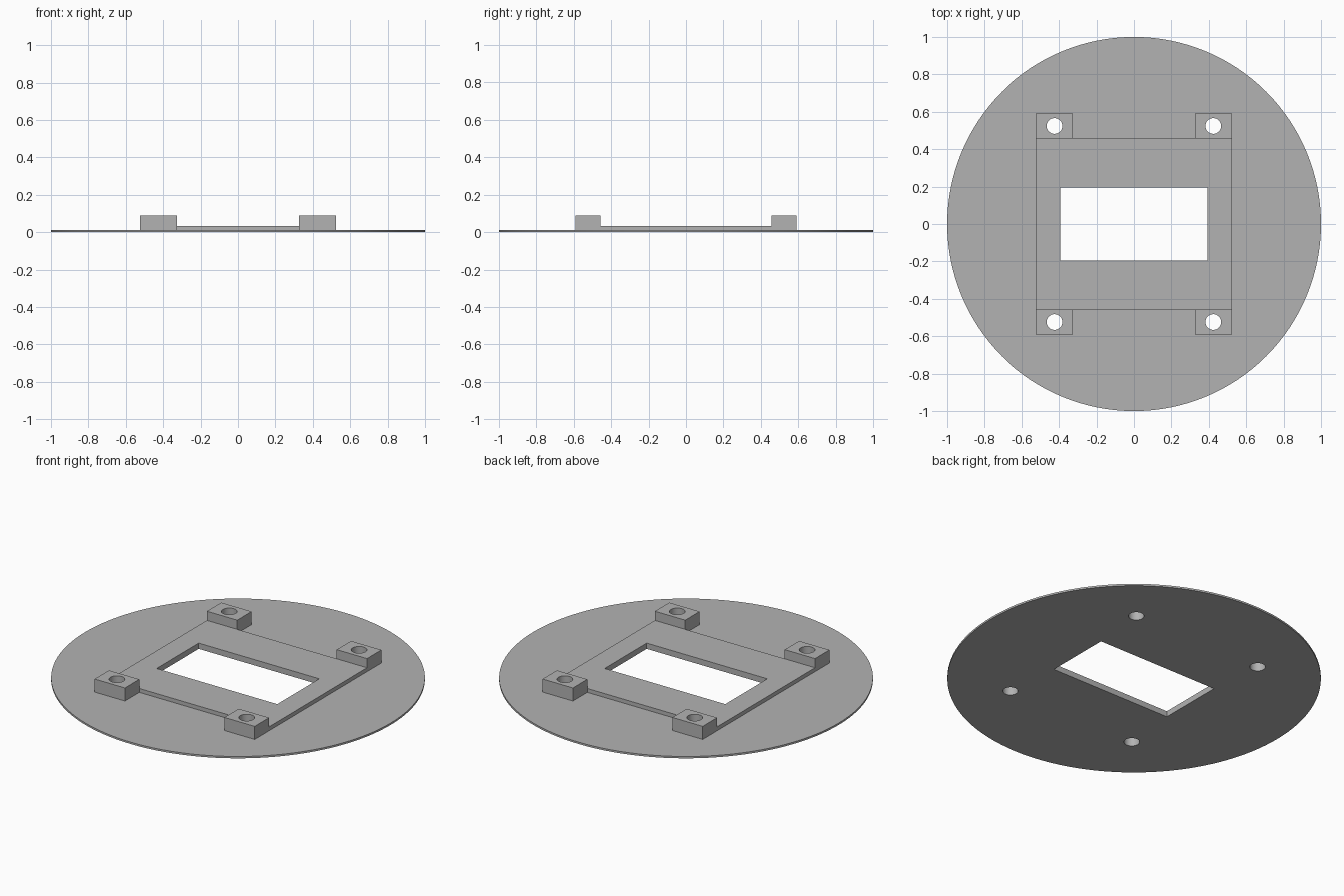
import bpy
import bmesh
from math import cos, sin, pi, radians

cube = bpy.data.objects.get("Cube")
if cube:
    bpy.data.objects.remove(cube, do_unlink=True)

# Single grey plastic
grey = bpy.data.materials.new("grey_plastic")
grey.use_nodes = True
colour = (0.45, 0.45, 0.45, 1)
grey.diffuse_color = colour
grey.node_tree.nodes["Principled BSDF"].inputs["Base Color"].default_value = colour


def circle(x, y, r, sides):
    return [(x + r * cos(2 * pi * i / sides), y + r * sin(2 * pi * i / sides))
            for i in range(sides)]


def rectangle(x, y, half_x, half_y):
    return [(x + sx * half_x, y + sy * half_y)
            for sx, sy in ((-1, -1), (1, -1), (1, 1), (-1, 1))]


def slab(name, loops, bottom, top):
    """Extrude an outline (first loop) with cut-outs (other loops)."""
    curve = bpy.data.curves.new(name + "_profile", "CURVE")
    curve.dimensions = "2D"
    curve.fill_mode = "BOTH"
    curve.extrude = (top - bottom) / 2
    for loop in loops:
        spline = curve.splines.new("POLY")
        spline.points.add(len(loop) - 1)
        for point, (x, y) in zip(spline.points, loop):
            point.co = (x, y, 0, 1)
        spline.use_cyclic_u = True
    source = bpy.data.objects.new(name + "_profile", curve)
    bpy.context.collection.objects.link(source)
    bpy.context.view_layer.update()
    depsgraph = bpy.context.evaluated_depsgraph_get()
    mesh = bpy.data.meshes.new_from_object(source.evaluated_get(depsgraph))
    bpy.data.objects.remove(source, do_unlink=True)
    bpy.data.curves.remove(curve)

    # Weld caps to walls and place at the right height
    bm = bmesh.new()
    bm.from_mesh(mesh)
    bmesh.ops.remove_doubles(bm, verts=bm.verts, dist=1e-5)
    bmesh.ops.translate(bm, verts=bm.verts, vec=(0, 0, (top + bottom) / 2))
    bmesh.ops.recalc_face_normals(bm, faces=bm.faces)
    bm.to_mesh(mesh)
    bm.free()

    mesh.name = name
    mesh.materials.clear()
    mesh.materials.append(grey)
    obj = bpy.data.objects.new(name, mesh)
    bpy.context.collection.objects.link(obj)
    bpy.ops.object.select_all(action="DESELECT")
    obj.select_set(True)
    bpy.context.view_layer.objects.active = obj
    bpy.ops.object.shade_smooth_by_angle(angle=radians(30))
    return obj


DISC_TOP, PLATE_TOP, BLOCK_TOP = 0.011, 0.034, 0.088
HOLE_X, HOLE_Y, HOLE_R = 0.424, 0.524, 0.042
window = rectangle(0, 0, 0.394, 0.196)
corners = {"front_right": (-1, -1), "front_left": (1, -1),
           "back_right": (-1, 1), "back_left": (1, 1)}
holes = {name: circle(sx * HOLE_X, sy * HOLE_Y, HOLE_R, 32)
         for name, (sx, sy) in corners.items()}

# Thin round base with window and screw holes
slab("base_disc", [circle(0, 0, 1, 128), window, *holes.values()], 0, DISC_TOP)

# Raised frame around the window
slab("raised_plate", [rectangle(0, 0, 0.523, 0.457), window], DISC_TOP, PLATE_TOP)

# Drilled mounting blocks at the corners
for name, (sx, sy) in corners.items():
    block = rectangle(sx * 0.424, sy * 0.524, 0.099, 0.067)
    slab(name + "_mounting_block", [block, holes[name]], DISC_TOP, BLOCK_TOP)
